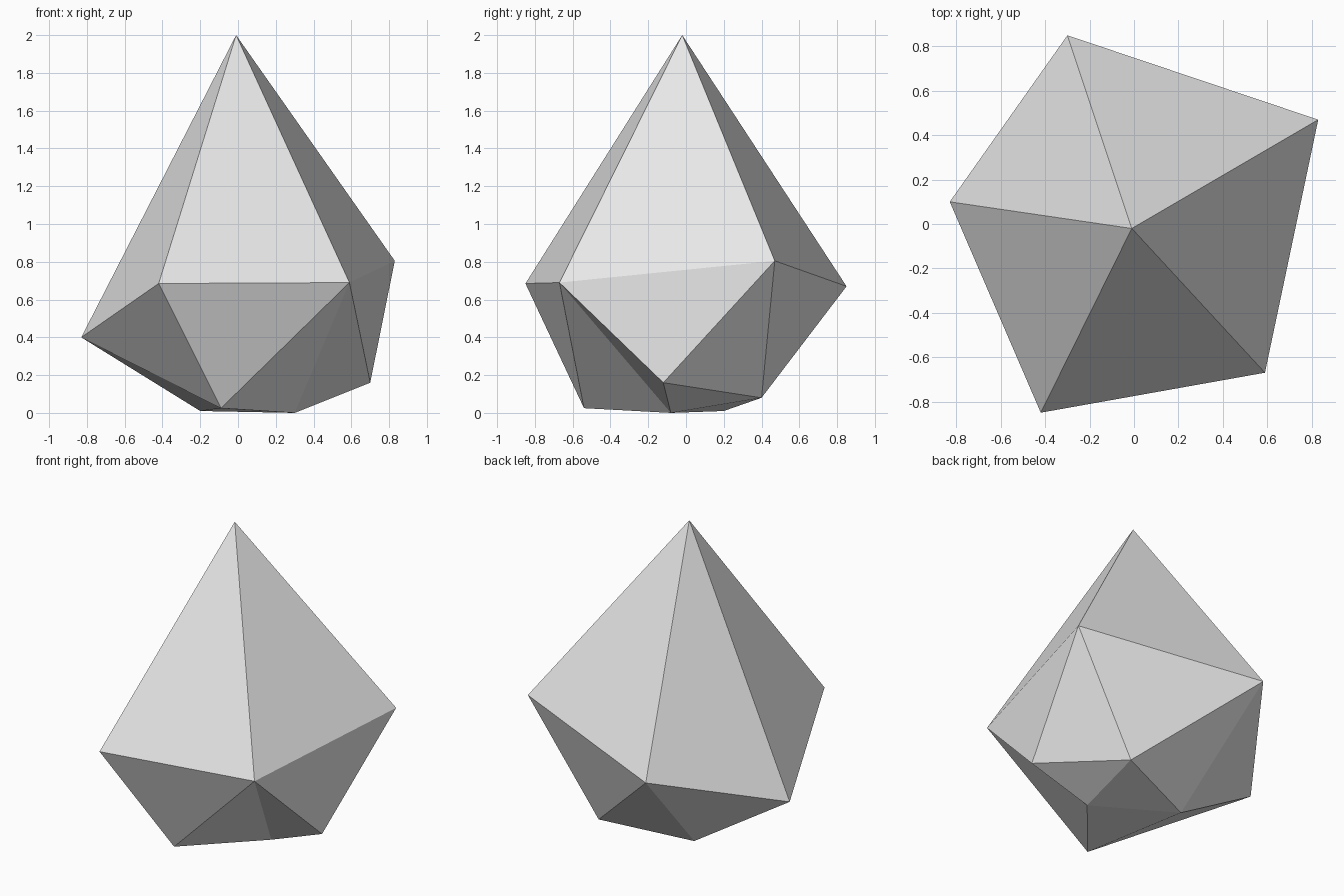
import bpy
import bmesh

if "Cube" in bpy.data.objects:
    bpy.data.objects.remove(bpy.data.objects["Cube"])

# Single flat stone colour
stone = bpy.data.materials.new("light_grey_stone")
stone.diffuse_color = (0.8, 0.8, 0.8, 1.0)
stone.use_nodes = True
stone.node_tree.nodes["Principled BSDF"].inputs["Base Color"].default_value = stone.diffuse_color

bm = bmesh.new()


def points(coords):
    return [bm.verts.new(c) for c in coords]


# Pointed top, wide girdle and small irregular base
apex, = points([(-0.01, -0.02, 2.0)])
girdle = points([(-0.42, -0.85, 0.685), (0.59, -0.67, 0.69), (0.83, 0.47, 0.805),
                 (-0.30, 0.85, 0.67), (-0.83, 0.10, 0.40)])
front, side, back, left, foot = points([
    (-0.09, -0.54, 0.025), (0.70, -0.12, 0.16), (0.36, 0.40, 0.08),
    (-0.20, 0.20, 0.01), (0.30, -0.08, 0.0)])

# Crown: five long facets from the girdle to the tip
for i in range(5):
    bm.faces.new((girdle[i], girdle[(i + 1) % 5], apex))

# Lower facets: fan from each girdle corner over the base points below it
a, b, c, d, e = girdle
fans = [(a, [e, front, b]), (b, [front, foot, side, c]), (c, [side, back, d]),
        (d, [back, left, e]), (e, [left, front])]
for corner, chain in fans:
    for p, q in zip(chain, chain[1:]):
        bm.faces.new((corner, p, q))

# Underside: fan around the lowest point
for p, q in ((side, back), (back, left), (left, front)):
    bm.faces.new((foot, p, q))

bmesh.ops.recalc_face_normals(bm, faces=bm.faces)
mesh = bpy.data.meshes.new("faceted_stone")
bm.to_mesh(mesh)
bm.free()
mesh.materials.append(stone)
bpy.context.collection.objects.link(bpy.data.objects.new("faceted_stone", mesh))
